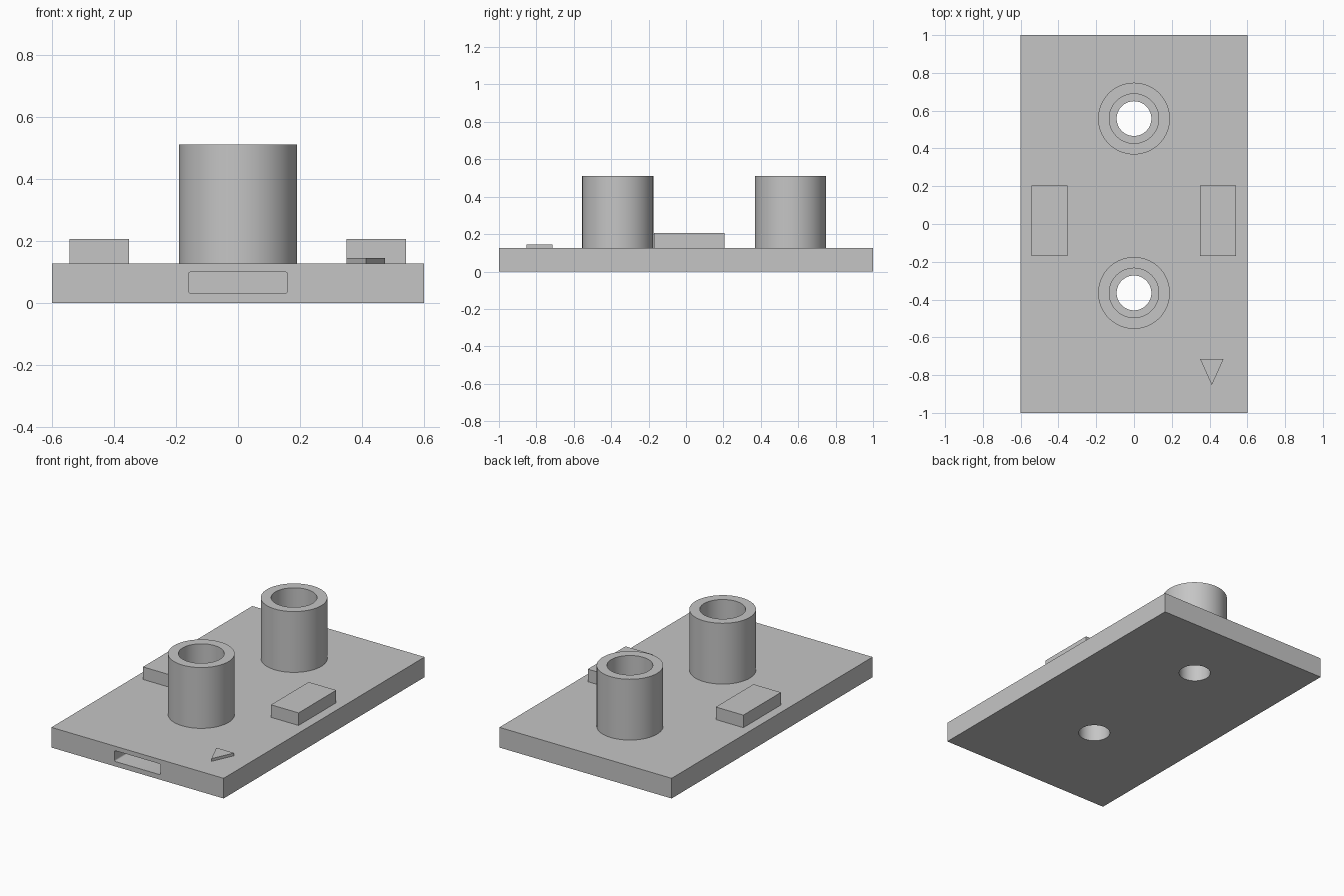
import bpy, bmesh, math
from mathutils import Vector

if "Cube" in bpy.data.objects:
    bpy.data.objects.remove(bpy.data.objects["Cube"])

PLATE_TOP = 0.127
BOSS_TOP = 0.51
BOSS_Y = (-0.365, 0.558)

grey = bpy.data.materials.new("plain grey")
grey.diffuse_color = (0.56, 0.56, 0.56, 1)
grey.use_nodes = True
grey.node_tree.nodes["Principled BSDF"].inputs["Base Color"].default_value = grey.diffuse_color


def finish(name, bm):
    bmesh.ops.recalc_face_normals(bm, faces=bm.faces[:])
    mesh = bpy.data.meshes.new(name)
    bm.to_mesh(mesh)
    bm.free()
    mesh.materials.append(grey)
    ob = bpy.data.objects.new(name, mesh)
    bpy.context.collection.objects.link(ob)
    return ob


def prism(name, points, direction):
    """Extrude a closed outline along a direction."""
    bm = bmesh.new()
    face = bm.faces.new([bm.verts.new(p) for p in points])
    ext = bmesh.ops.extrude_face_region(bm, geom=[face], use_keep_orig=True)
    moved = [v for v in ext["geom"] if isinstance(v, bmesh.types.BMVert)]
    bmesh.ops.translate(bm, verts=moved, vec=Vector(direction))
    return finish(name, bm)


def box(name, x0, x1, y0, y1, z0, z1):
    return prism(name, [(x0, y0, z0), (x1, y0, z0), (x1, y1, z0), (x0, y1, z0)],
                 (0, 0, z1 - z0))


def circle(r, y, z, n=64):
    return [(r * math.cos(2 * math.pi * i / n), y + r * math.sin(2 * math.pi * i / n), z)
            for i in range(n)]


def activate(ob):
    bpy.ops.object.select_all(action='DESELECT')
    ob.select_set(True)
    bpy.context.view_layer.objects.active = ob


def cut(target, cutter):
    cutter.hide_render = True
    mod = target.modifiers.new("cut", 'BOOLEAN')
    mod.operation = 'DIFFERENCE'
    mod.solver = 'EXACT'
    mod.object = cutter
    activate(target)
    bpy.ops.object.modifier_apply(modifier=mod.name)
    bpy.data.objects.remove(cutter, do_unlink=True)


def smooth(ob):
    activate(ob)
    bpy.ops.object.shade_smooth_by_angle(angle=math.radians(30))


# Base plate with two through holes
plate = box("base_plate", -0.6, 0.6, -1, 1, 0, PLATE_TOP)
for y in BOSS_Y:
    cut(plate, prism("hole_cutter", circle(0.092, y, -0.1), (0, 0, 0.4)))

# Blind slot with slightly rounded corners in the front edge
r = 0.008
outline = []
for cx, cz, a0 in ((0.16 - r, 0.099 - r, 0), (-0.16 + r, 0.099 - r, 90),
                   (-0.16 + r, 0.031 + r, 180), (0.16 - r, 0.031 + r, 270)):
    for k in range(5):
        a = math.radians(a0 + k * 22.5)
        outline.append((cx + r * math.cos(a), -1.1, cz + r * math.sin(a)))
cut(plate, prism("slot_cutter", outline, (0, 0.35, 0)))
smooth(plate)

# Tubular bosses around the holes
for side, y in zip(("front", "back"), BOSS_Y):
    boss = prism(side + "_boss", circle(0.19, y, PLATE_TOP), (0, 0, BOSS_TOP - PLATE_TOP))
    cut(boss, prism("bore_cutter", circle(0.131, y, 0), (0, 0, 1)))
    smooth(boss)

# Raised side pads
for side, x in (("left", -0.447), ("right", 0.445)):
    box(side + "_pad", x - 0.096, x + 0.096, -0.17, 0.205, PLATE_TOP, 0.206)

# Small raised direction arrow
prism("arrow_mark", [(0.35, -0.715, PLATE_TOP), (0.412, -0.853, PLATE_TOP),
                     (0.474, -0.715, PLATE_TOP)], (0, 0, 0.017))
